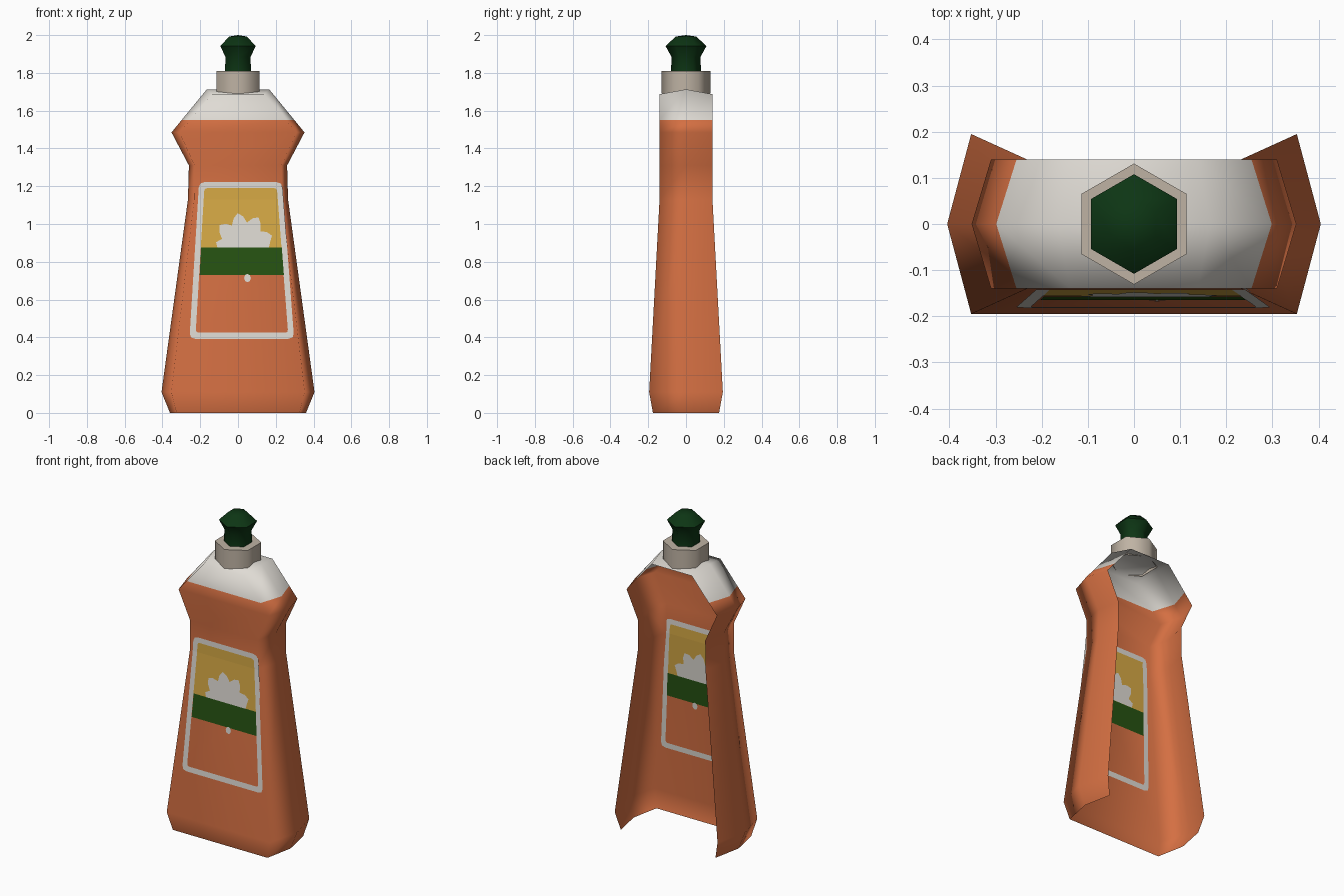
import bpy, bmesh, math

if "Cube" in bpy.data.objects:
    bpy.data.objects.remove(bpy.data.objects["Cube"])


def material(name, rgb):
    m = bpy.data.materials.new(name)
    m.diffuse_color = (*rgb, 1)
    m.use_nodes = True
    m.node_tree.nodes["Principled BSDF"].inputs["Base Color"].default_value = m.diffuse_color
    return m


ORANGE = material("orange", (0.66, 0.16, 0.055))
WHITE = material("off white", (0.74, 0.71, 0.66))
TAN = material("warm grey", (0.52, 0.45, 0.37))
NOZZLE = material("dark green", (0.004, 0.036, 0.007))
BAND = material("leaf green", (0.02, 0.085, 0.006))
YELLOW = material("yellow", (0.68, 0.40, 0.06))


def finish(name, bm, *mats):
    me = bpy.data.meshes.new(name)
    bm.to_mesh(me)
    bm.free()
    for m in mats:
        me.materials.append(m)
    ob = bpy.data.objects.new(name, me)
    bpy.context.collection.objects.link(ob)
    return ob


def cut(bm, z):
    bmesh.ops.bisect_plane(bm, geom=bm.verts[:] + bm.edges[:] + bm.faces[:],
                           plane_co=(0, 0, z), plane_no=(0, 0, 1))


# Bottle shell: open at the back and the bottom
# (side z, corner z, side x, corner x, depth)
RINGS = [(0, 0, 0.36, 0.325, 0.175), (0.11, 0.11, 0.405, 0.353, 0.195),
         (1.13, 1.13, 0.265, 0.232, 0.14), (1.31, 1.31, 0.26, 0.23, 0.14),
         (1.485, 1.485, 0.352, 0.31, 0.14), (1.713, 1.687, 0.165, 0.138, 0.14)]
bm = bmesh.new()
rings = []
for zs, zc, xs, xc, d in RINGS:
    pts = [(xc, d, zc), (xs, 0, zs), (xc, -d, zc), (-xc, -d, zc), (-xs, 0, zs), (-xc, d, zc)]
    rings.append([bm.verts.new(p) for p in pts])
for lo, up in zip(rings, rings[1:]):
    for i in range(5):
        bm.faces.new((lo[i + 1], lo[i], up[i], up[i + 1]))
t = rings[-1]
bm.faces.new((t[0], t[5], t[4], t[1]))
bm.faces.new((t[1], t[4], t[3], t[2]))
cut(bm, 1.55)
for f in bm.faces:
    f.smooth = True
    f.material_index = int(f.calc_center_median().z > 1.55)   # white shoulder
bottle = finish("bottle_shell", bm, ORANGE, WHITE)
bottle.modifiers.new("weighted_normals", 'WEIGHTED_NORMAL')


# Six-sided turned parts
def turned(name, profile, mat, angle):
    bm = bmesh.new()
    loops = []
    for r, z in profile:
        if r == 0:
            loops.append([bm.verts.new((0, 0, z))] * 6)
        else:
            loops.append([bm.verts.new((r * math.cos(math.radians(30 + 60 * i)),
                                        r * math.sin(math.radians(30 + 60 * i)), z))
                          for i in range(6)])
    for a, b in zip(loops, loops[1:]):
        for i in range(6):
            j = (i + 1) % 6
            bm.faces.new(list(dict.fromkeys((a[i], a[j], b[j], b[i]))))
    ob = finish(name, bm, mat)
    bpy.context.view_layer.objects.active = ob
    ob.select_set(True)
    bpy.ops.object.shade_smooth_by_angle(angle=math.radians(angle))
    ob.select_set(False)


turned("cap_collar", [(0.131, 1.692), (0.131, 1.81), (0, 1.81)], TAN, 65)
turned("nozzle", [(0.079, 1.805), (0.077, 1.885), (0.108, 1.942), (0.055, 1.992), (0, 2.0)], NOZZLE, 65)


# Label plates: seen on both faces of the front wall
def front_y(z):
    return -0.14 - 0.055 * max(0, 1.13 - z) / 1.02


def plates(name, polys, mat, offset):
    for side, tag in ((-1, "outer"), (1, "inner")):
        bm = bmesh.new()
        for poly in polys:
            bm.faces.new([bm.verts.new((x, 0, z)) for x, z in poly[::-side]])
        cut(bm, 1.13)
        for v in bm.verts:
            v.co.y = front_y(v.co.z) + side * offset
        finish(f"{name}_{tag}", bm, mat)


def rounded(corners, r):
    out = []
    for i, p in enumerate(corners):
        a, b = corners[i - 1], corners[(i + 1) % 4]

        def toward(q):
            d = math.dist(p, q)
            return tuple(p[k] + (q[k] - p[k]) * r / d for k in (0, 1))
        s, e = toward(a), toward(b)
        m = tuple(0.5 * p[k] + 0.25 * (s[k] + e[k]) for k in (0, 1))
        out += [s, m, e]
    return out


outer = rounded([(-0.257, 0.392), (0.297, 0.392), (0.234, 1.222), (-0.206, 1.222)], 0.03)
inner = rounded([(-0.224, 0.425), (0.265, 0.425), (0.206, 1.19), (-0.178, 1.19)], 0.015)
n = len(outer)
plates("label_frame", [[outer[i], outer[(i + 1) % n], inner[(i + 1) % n], inner[i]]
                       for i in range(n)], WHITE, 0.002)
plates("label_yellow_field", [[(-0.197, 0.87), (0.232, 0.87), (0.207, 1.19), (-0.18, 1.19)]],
       YELLOW, 0.002)
plates("label_green_band", [[(-0.203, 0.73), (0.243, 0.73), (0.232, 0.875), (-0.195, 0.875)]],
       BAND, 0.003)

# Splash shape as a fan of spikes, and the small drop below the band
c = (0.027, 0.875)
rim = []
for i in range(19):
    r = (0.135, 0.165, 0.185, 0.165)[i % 4] if 0 < i < 18 else 0.155
    a = math.pi * i / 18
    rim.append((c[0] + 0.88 * r * math.cos(a), c[1] + r * math.sin(a)))
plates("label_splash", [[c, rim[i], rim[i + 1]] for i in range(18)], WHITE, 0.004)
plates("label_drop", [[(0.05 + 0.018 * math.cos(k * math.pi / 4), 0.714 + 0.022 * math.sin(k * math.pi / 4))
                       for k in range(8)]], WHITE, 0.004)
